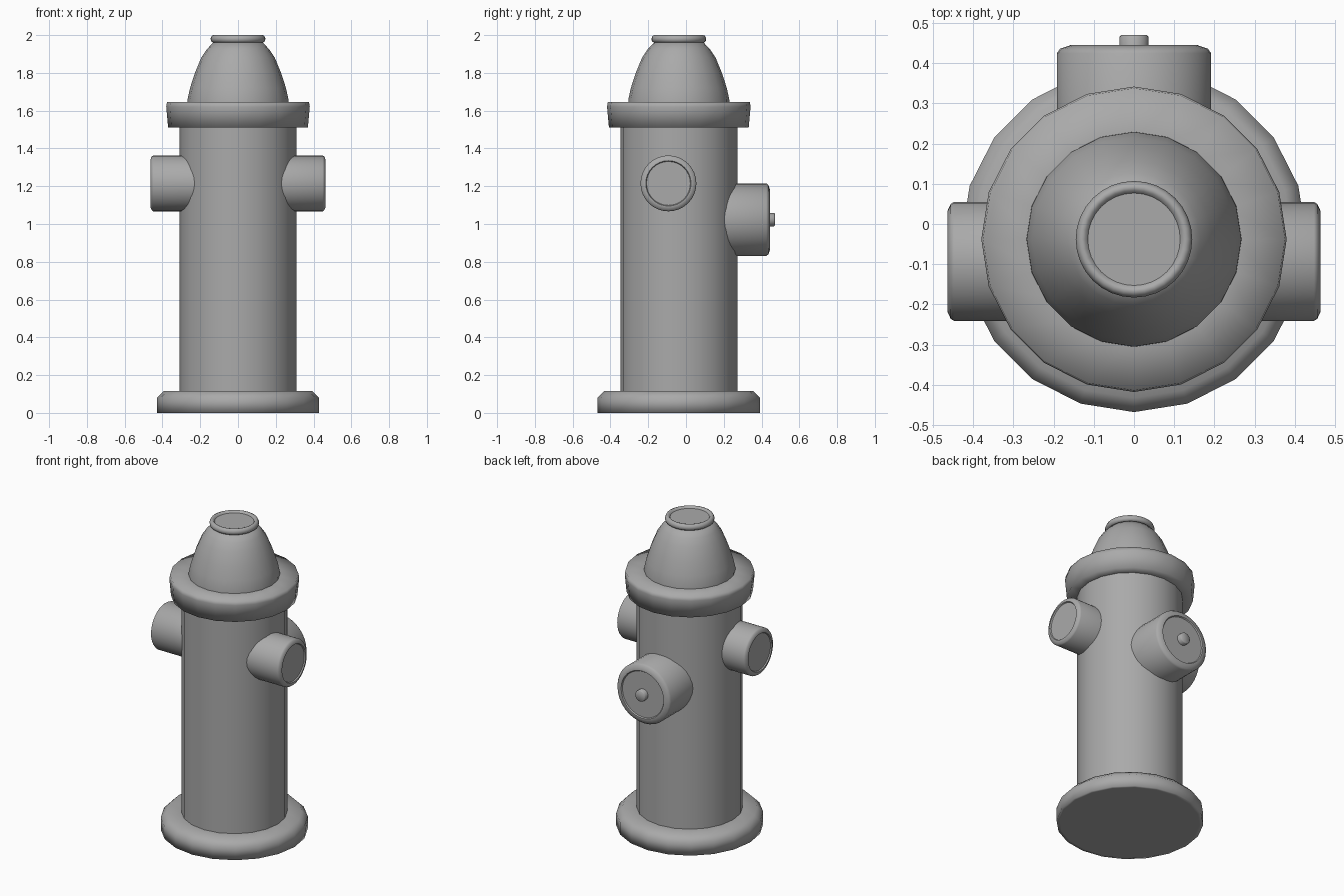
import bpy
import bmesh
from math import cos, sin, pi, radians

cube = bpy.data.objects.get("Cube")
if cube:
    bpy.data.objects.remove(cube, do_unlink=True)

AXIS_Y = -0.038  # centre line of the barrel

grey = bpy.data.materials.new("cast iron grey")
grey.use_nodes = True
colour = (0.4, 0.4, 0.4, 1)
grey.diffuse_color = colour
grey.node_tree.nodes["Principled BSDF"].inputs["Base Color"].default_value = colour


def lathe(name, profile, location, rotation=(0, 0, 0), sides=20, angle=50):
    """Turn a (radius, height) profile about z and close both ends."""
    bm = bmesh.new()
    rings = [[bm.verts.new((r * cos(2 * pi * i / sides), r * sin(2 * pi * i / sides), h))
              for i in range(sides)] for r, h in profile]
    for low, high in zip(rings, rings[1:]):
        for i in range(sides):
            j = (i + 1) % sides
            bm.faces.new((low[i], low[j], high[j], high[i]))
    bm.faces.new(rings[0][::-1])
    bm.faces.new(rings[-1])
    bmesh.ops.recalc_face_normals(bm, faces=bm.faces[:])
    mesh = bpy.data.meshes.new(name)
    bm.to_mesh(mesh)
    bm.free()
    mesh.materials.append(grey)
    obj = bpy.data.objects.new(name, mesh)
    bpy.context.collection.objects.link(obj)
    obj.location = location
    obj.rotation_euler = rotation
    bpy.ops.object.select_all(action="DESELECT")
    obj.select_set(True)
    bpy.context.view_layer.objects.active = obj
    bpy.ops.object.shade_smooth_by_angle(angle=radians(angle))
    return obj


centre = (0, AXIS_Y, 0)

# Foot flange, barrel and collar
lathe("base_flange", [(0.41, 0), (0.43, 0), (0.43, 0.08), (0.395, 0.115), (0.3, 0.115)],
      centre, angle=120)
lathe("barrel", [(0.31, 0.05), (0.31, 1.55)], centre)
lathe("collar", [(0.3, 1.51), (0.37, 1.51), (0.38, 1.62), (0.376, 1.645), (0.25, 1.645)],
      centre, angle=120)

# Domed bonnet and dished top cap
lathe("bonnet", [(0.268, 1.63), (0.267, 1.66), (0.254, 1.72), (0.228, 1.8), (0.195, 1.88),
                 (0.165, 1.925), (0.13, 1.962)], centre)
lathe("top_cap", [(0.132, 1.96), (0.143, 1.968), (0.145, 1.982), (0.139, 1.996),
                  (0.13, 2.0), (0.122, 1.998), (0.115, 1.988)], centre, sides=32)

# Pair of hose outlets
for side, name in ((1, "left_outlet"), (-1, "right_outlet")):
    lathe(name, [(0.148, 0.18), (0.148, 0.448), (0.143, 0.456), (0.126, 0.464),
                 (0.12, 0.464), (0.116, 0.457)],
          (0, -0.093, 1.215), (0, side * pi / 2, 0), sides=32)

# Large rear outlet with its nut
back = (-pi / 2, 0, 0)
lathe("rear_outlet", [(0.192, 0.15), (0.192, 0.425), (0.184, 0.436), (0.158, 0.445),
                      (0.152, 0.445), (0.147, 0.438)], (0, 0, 1.023), back, sides=32)
lathe("rear_nut", [(0.036, 0.42), (0.036, 0.466), (0.032, 0.47)],
      (0, 0, 1.023), back, sides=16)
